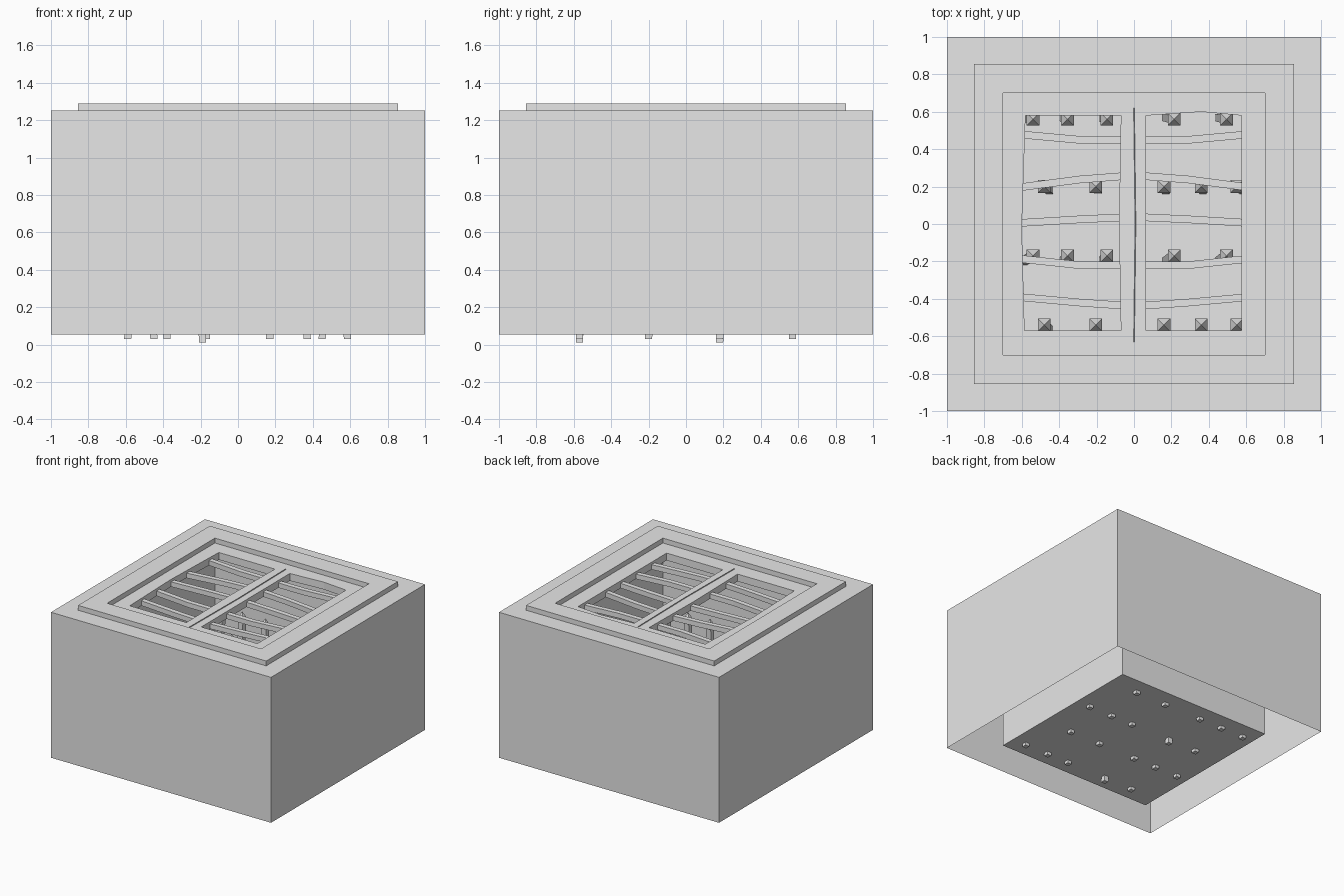
import bpy, bmesh
from mathutils import Vector

if "Cube" in bpy.data.objects:
    bpy.data.objects.remove(bpy.data.objects["Cube"])

stone = bpy.data.materials.new("grey stone")
stone.diffuse_color = (0.8, 0.8, 0.8, 1)
stone.use_nodes = True
stone.node_tree.nodes["Principled BSDF"].inputs["Base Color"].default_value = stone.diffuse_color


def finish(name, bm, fix_normals=True):
    if fix_normals:
        bmesh.ops.recalc_face_normals(bm, faces=bm.faces[:])
    mesh = bpy.data.meshes.new(name)
    bm.to_mesh(mesh)
    bm.free()
    mesh.materials.append(stone)
    obj = bpy.data.objects.new(name, mesh)
    bpy.context.collection.objects.link(obj)
    return obj


def loft(bm, rings, cap_start=True, cap_end=True):
    """Skin a list of equal-length point rings."""
    loops = [[bm.verts.new(p) for p in ring] for ring in rings]
    n = len(loops[0])
    for a, b in zip(loops, loops[1:]):
        for i in range(n):
            j = (i + 1) % n
            bm.faces.new((a[i], a[j], b[j], b[i]))
    if cap_start:
        bm.faces.new(loops[0][::-1])
    if cap_end:
        bm.faces.new(loops[-1])


def square(r, z, cx=0, cy=0):
    return [(cx + sx * r, cy + sy * r, z)
            for sx, sy in ((-1, -1), (1, -1), (1, 1), (-1, 1))]


def prism(name, outline, z0, z1):
    bm = bmesh.new()
    loft(bm, [[(x, y, z) for x, y in outline] for z in (z0, z1)])
    return finish(name, bm)


# Open-bottomed block, raised rim, shaft and pit floor in one skin
bm = bmesh.new()
profile = [(1, .055), (1, 1.25), (.855, 1.25), (.855, 1.29), (.70, 1.29), (.70, .055)]
loft(bm, [square(r, z) for r, z in profile], cap_start=False)
finish("pit_block", bm, fix_normals=False)

# Frame boards of the grate, with slightly uneven inner edges
Z0, Z1 = 1.19, 1.25
prism("frame_left", [(-.7, -.7), (-.585, -.7), (-.585, -.57), (-.6, -.02),
                     (-.58, .58), (-.58, .7), (-.7, .7)], Z0, Z1)
prism("frame_right", [(.7, -.7), (.7, .7), (.575, .7), (.575, -.7)], Z0, Z1)
prism("frame_front", [(-.585, -.7), (.575, -.7), (.575, -.57), (-.585, -.57)], Z0, Z1)
prism("frame_back", [(-.58, .7), (-.58, .58), (.07, .58), (.36, .6),
                     (.575, .58), (.575, .7)], Z0, Z1)

# Centre beam and the thin ridge along it
prism("centre_beam", [(-.07, -.57), (.065, -.57), (.065, .58), (-.07, .58),
                      (-.08, 0)], Z0, Z1)
bm = bmesh.new()
loft(bm, [[(x - .006, y, 1.24), (x + .006, y, 1.24), (x, y, 1.256)]
          for x, y in ((0, -.63), (.008, 0), (0, .62))])
finish("beam_ridge", bm)

# Bowed slats: y at the centre, at the bend and at the ends
slats = [(.45, .45, .48), (.255, .238, .195), (.035, .025, .005),
         (-.22, -.22, -.185), (-.435, -.42, -.39)]
for i, (yc, yb, ye) in enumerate(slats):
    path = [(-.62, ye), (-.29, yb), (-.07, yc), (.07, yc), (.29, yb), (.62, ye)]
    bm = bmesh.new()
    loft(bm, [[(x, y - .02, 1.19), (x, y + .02, 1.19),
               (x, y + .02, 1.23), (x, y - .02, 1.23)] for x, y in path])
    finish(f"slat_{i + 1}", bm)

# Floor spikes: leaning square posts with wider pyramid tips
ROW_A = [(-.59, -.54), (-.38, -.355), (-.17, -.145), (.17, .215), (.45, .495)]
ROW_B = [(-.45, -.48), (-.19, -.205), (.17, .16), (.37, .36), (.585, .55)]
rows = [(.57, .56, ROW_A), (.18, .20, ROW_B), (-.20, -.17, ROW_A), (-.57, -.54, ROW_B)]
bm = bmesh.new()
for y0, y1, cols in rows:
    for k, (x0, x1) in enumerate(cols):
        foot = .01 if k == 1 and cols is ROW_B else .03
        post = [square(.019, foot, x0, y0), square(.022, .76, x1, y1)]
        tip = [square(.034, .76, x1, y1), square(.002, .83, x1, y1)]
        loft(bm, post)
        loft(bm, tip)
finish("spikes", bm)
